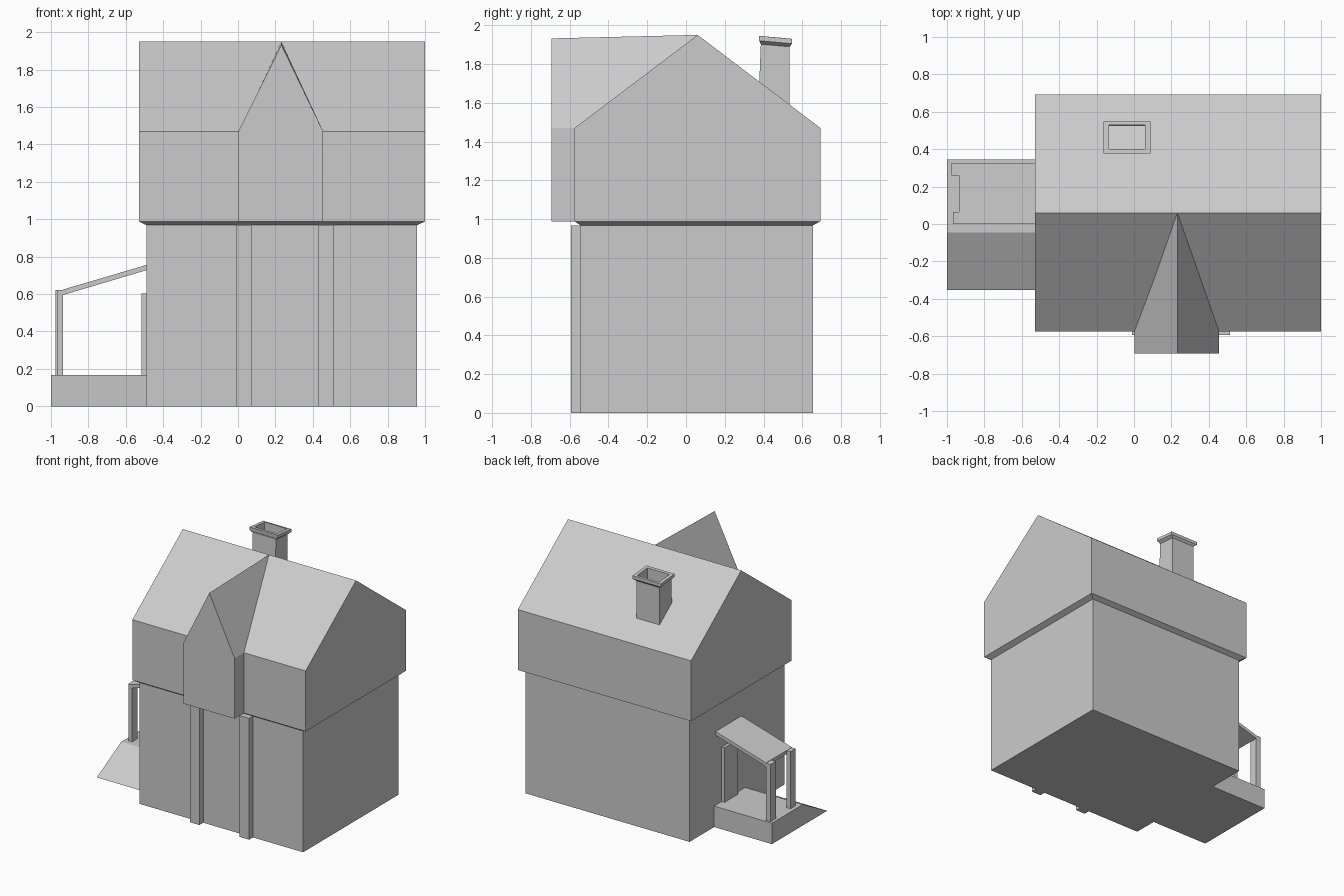
import bpy, bmesh

if "Cube" in bpy.data.objects:
    bpy.data.objects.remove(bpy.data.objects["Cube"])


def loft(name, rings, caps=True):
    """Join successive rings of points with quads, optionally capping the ends."""
    bm = bmesh.new()
    loops = [[bm.verts.new(p) for p in ring] for ring in rings]
    for a, b in zip(loops, loops[1:]):
        for i in range(len(a)):
            j = (i + 1) % len(a)
            bm.faces.new((a[i], a[j], b[j], b[i]))
    if caps:
        bm.faces.new(loops[0][::-1])
        bm.faces.new(loops[-1])
    bmesh.ops.recalc_face_normals(bm, faces=bm.faces)
    mesh = bpy.data.meshes.new(name)
    bm.to_mesh(mesh)
    bm.free()
    obj = bpy.data.objects.new(name, mesh)
    bpy.context.collection.objects.link(obj)
    return obj


def rect(x0, x1, y0, y1, z, tilt=0.0):
    """Horizontal rectangle; tilt lowers it towards the back."""
    pts = ((x0, y0), (x1, y0), (x1, y1), (x0, y1))
    return [(x, y, z - tilt * (y - y0)) for x, y in pts]


def box(name, x0, x1, y0, y1, z0, z1):
    return loft(name, [rect(x0, x1, y0, y1, z0), rect(x0, x1, y0, y1, z1)])


def extrude_x(name, x0, x1, profile):
    return loft(name, [[(x, y, z) for y, z in profile] for x in (x0, x1)])


def extrude_y(name, y0, y1, profile):
    return loft(name, [[(x, y, z) for x, z in profile] for y in (y0, y1)])


# Ground floor with the flared ledge under the upper storey
loft("lower_walls", [rect(-0.49, 0.957, -0.545, 0.655, 0),
                     rect(-0.49, 0.957, -0.545, 0.655, 0.968),
                     rect(-0.53, 1.0, -0.575, 0.693, 0.988)])

# Upper storey and gable roof
extrude_x("upper_storey_roof", -0.53, 1.0,
          [(-0.575, 0.988), (0.693, 0.988), (0.693, 1.47), (0.06, 1.95), (-0.575, 1.47)])

# Front dormer, its ridge rising slightly to the main ridge
loft("dormer", [[(0.002, y, 0.988), (0.455, y, 0.988), (0.455, y, 1.47),
                 (0.232, y, peak), (0.002, y, 1.47)]
                for y, peak in ((-0.693, 1.932), (0.06, 1.95))])

# Pilasters below the dormer
for side, x in (("left", -0.01), ("right", 0.428)):
    box("pilaster_" + side, x, x + 0.085, -0.593, -0.54, 0, 0.968)

# Hollow chimney with a flared, slightly tilted cap
T = 0.09
loft("chimney", [rect(-0.14, 0.065, 0.372, 0.533, 1.55),
                 rect(-0.14, 0.065, 0.386, 0.533, 1.902, T),
                 rect(-0.162, 0.087, 0.378, 0.548, 1.92, T),
                 rect(-0.162, 0.087, 0.376, 0.548, 1.945, T),
                 rect(-0.135, 0.06, 0.402, 0.53, 1.943, T),
                 rect(-0.135, 0.06, 0.402, 0.523, 1.60)], caps=False)

# Porch floor with a ramp towards the front
extrude_x("porch_floor", -1.0, -0.49,
          [(-0.352, 0), (0.345, 0), (0.345, 0.167), (-0.045, 0.167)])

# Porch posts, lean-to roof and door
box("porch_post_back", -0.977, -0.935, 0.26, 0.327, 0.167, 0.622)
box("porch_post_front", -0.968, -0.935, 0.0, 0.065, 0.167, 0.622)
extrude_y("porch_roof", 0.0, 0.327,
          [(-0.935, 0.595), (-0.488, 0.728), (-0.488, 0.756), (-0.935, 0.624)])
box("door", -0.515, -0.488, 0.08, 0.25, 0.167, 0.603)
